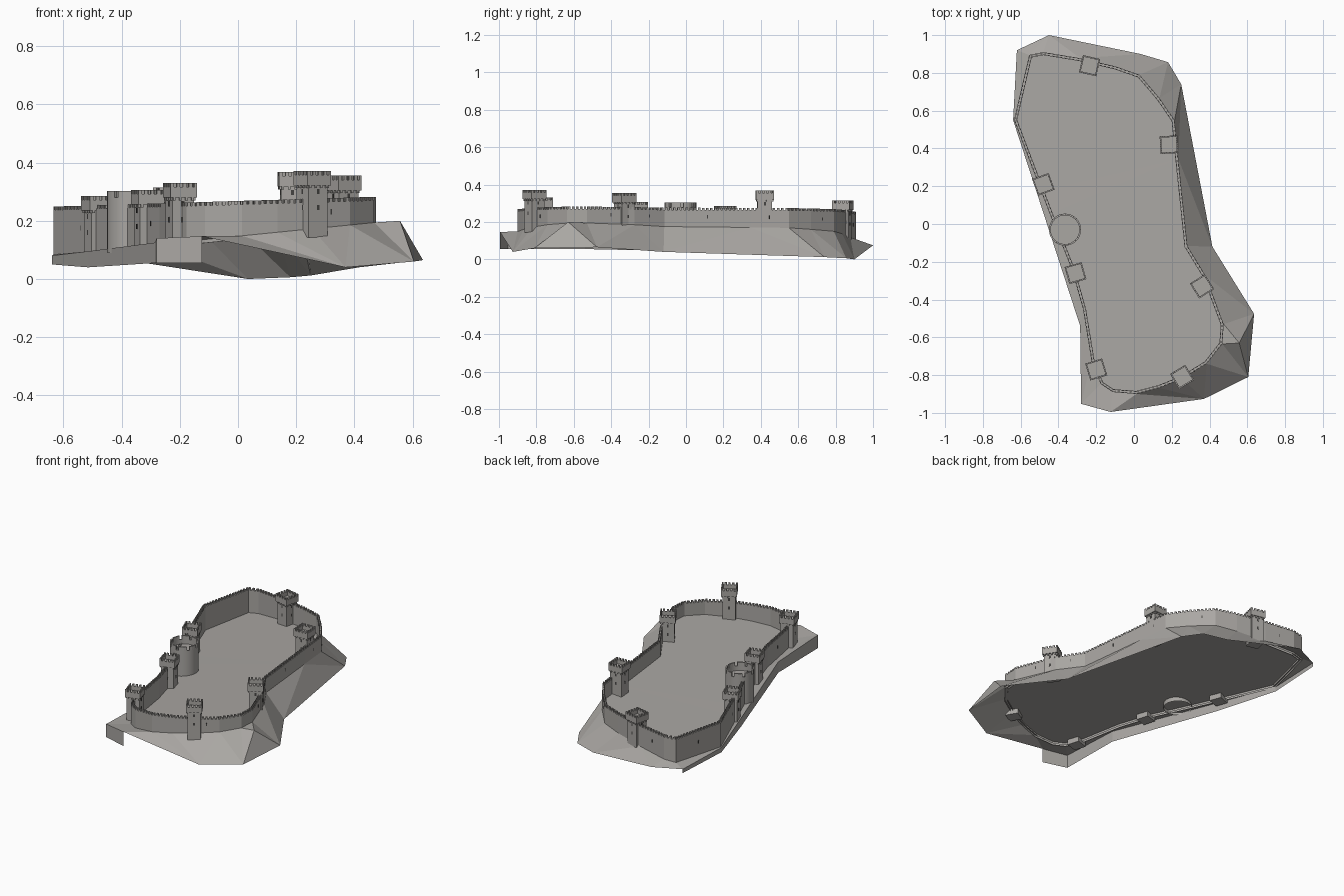
import bpy, bmesh, math
from mathutils import Vector, Matrix
from mathutils.geometry import delaunay_2d_cdt

if "Cube" in bpy.data.objects:
    bpy.data.objects.remove(bpy.data.objects["Cube"])


def material(name, rgb):
    m = bpy.data.materials.new(name)
    m.diffuse_color = (*rgb, 1)
    m.use_nodes = True
    m.node_tree.nodes["Principled BSDF"].inputs["Base Color"].default_value = m.diffuse_color
    return m


STONE = material("grey stone", (0.40, 0.385, 0.365))
DARK = material("dark opening", (0.06, 0.058, 0.055))


def finish(bm, name, mat=STONE):
    me = bpy.data.meshes.new(name)
    bm.to_mesh(me)
    bm.free()
    me.materials.append(mat)
    ob = bpy.data.objects.new(name, me)
    bpy.context.collection.objects.link(ob)
    return ob


def box(bm, base, size, rot=0.0, offset=(0, 0, 0)):
    """Box standing on base + rotated offset."""
    m = (Matrix.Translation(base) @ Matrix.Rotation(rot, 4, 'Z')
         @ Matrix.Translation(Vector(offset) + Vector((0, 0, size[2] / 2)))
         @ Matrix.Diagonal((*size, 1)))
    bmesh.ops.create_cube(bm, size=1, matrix=m)


def ground(x):
    return 0.147 + 0.1 * x


def wall_top(x):
    return 0.256 + 0.03 * x


# outer rim of the rock: x, y, z
RIM = [(-.45, 1, .075), (.035, .9, 0), (.18, .857, .006), (.25, .74, .012),
       (.415, -.12, .04), (.636, -.476, .065), (.605, -.81, .06), (.37, -.926, .04),
       (-.124, -.995, .147), (-.28, -.952, .14), (-.285, -.54, .125),
       (-.516, .17, .095), (-.64, .55, .08), (-.62, .92, .075)]
# outer line of the curtain wall, clockwise
WALL = [(-.635, .55), (-.555, .895), (-.48, .91), (-.285, .878), (-.10, .835),
        (.03, .79), (.135, .667), (.215, .55), (.235, .345), (.283, -.116),
        (.38, -.275), (.475, -.53), (.468, -.635), (.385, -.74), (.255, -.82),
        (.135, -.868), (.013, -.90), (-.113, -.89), (-.177, -.847),
        (-.225, -.725), (-.27, -.45), (-.33, -.24), (-.445, .05)]

# rock: plateau and slopes, open underneath
pts = RIM + [(x, y, ground(x)) for x, y in WALL] + [(.557, -.63, .2)]
n = len(RIM)
v2, _, faces, orig, _, _ = delaunay_2d_cdt(
    [Vector(p[:2]) for p in pts], [(i, (i + 1) % n) for i in range(n)], [], 1, 1e-5)
bm = bmesh.new()
vs = [bm.verts.new((v.x, v.y, pts[o[0]][2])) for v, o in zip(v2, orig)]
for f in faces:
    bm.faces.new([vs[i] for i in f])
# skirt on the low western edge
SKIRT = {8: .055, 9: .055, 10: .055, 11: .04, 12: .05, 13: .05}
for i in range(8, 13):
    a, b = Vector(RIM[i]), Vector(RIM[i + 1])
    bm.faces.new([bm.verts.new(c) for c in (
        a, b, (b.x, b.y, SKIRT[i + 1]), (a.x, a.y, SKIRT[i]))])
bmesh.ops.remove_doubles(bm, verts=bm.verts, dist=1e-4)
finish(bm, "rock_plateau")

# curtain wall with mitred corners
T = .016
bm = bmesh.new()
line = [Vector(p) for p in WALL]
rows = []
for i, p in enumerate(line):
    d0 = (p - line[i - 1]).normalized()
    d1 = (line[(i + 1) % len(line)] - p).normalized()
    n0, n1 = Vector((d0.y, -d0.x)), Vector((d1.y, -d1.x))
    q = p + (n0 + n1) * T / (1 + n0.dot(n1))
    lo, hi = ground(p.x) - .012, wall_top(p.x)
    rows.append([bm.verts.new(c) for c in (
        (p.x, p.y, lo), (p.x, p.y, hi), (q.x, q.y, hi), (q.x, q.y, lo))])
for i, b in enumerate(rows):
    a = rows[i - 1]
    bm.faces.new((a[1], b[1], b[0], a[0]))
    bm.faces.new((a[1], a[2], b[2], b[1]))
    bm.faces.new((a[2], a[3], b[3], b[2]))
finish(bm, "curtain_wall")

# small merlons along both edges of the wall, and slits in its outer face
bm, slits = bmesh.new(), bmesh.new()
for i, p in enumerate(line):
    q = line[(i + 1) % len(line)]
    d = q - p
    rot = math.atan2(d.y, d.x)
    count = max(2, round(d.length / .022))
    for k in range(count):
        c = p + d * (k + .5) / count
        for off in (-.0025, -T + .0025):
            box(bm, (c.x, c.y, wall_top(c.x) - .001), (.012, .005, .013), rot, (0, off, 0))
    if d.length > .15:
        c = (p + q) / 2
        box(slits, (c.x, c.y, (ground(c.x) + wall_top(c.x)) / 2), (.005, .003, .018), rot)
finish(bm, "wall_merlons")

# square towers: x, y, degrees, top height
TOWERS = [(-.235, .838, -13, .315), (.185, .42, 3, .368), (.36, -.33, 32, .355),
          (.255, -.81, 31, .372), (-.2, -.77, 17, .33), (-.31, -.26, 16, .306),
          (-.48, .21, 20, .286)]
for k, (x, y, deg, top) in enumerate(TOWERS):
    bm = bmesh.new()
    r = math.radians(deg)
    lo, crown = ground(x) - .03, top - .05
    box(bm, (x, y, lo), (.078, .078, crown + .012 - lo), r)
    for s in range(4):
        a = r + s * math.pi / 2
        # overhanging parapet, corbels and merlons on each side
        box(bm, (x, y, crown), (.094, .008, .036), a, (0, -.043, 0))
        for j in range(4):
            u = -.033 + j * .022
            box(bm, (x, y, crown - .01), (.008, .008, .01), a, (u, -.041, 0))
            box(bm, (x, y, top - .015), (.012, .008, .015), a, (u - .008, -.043, 0))
        for z in (crown - .03, crown - .085):
            if z > ground(x) + .02:
                box(slits, (x, y, z), (.010, .003, .018), a, (0, -.039, 0))
    finish(bm, "square_tower_%d" % (k + 1))
finish(slits, "arrow_slits", DARK)

# round keep: lathe profile with open top and recessed floor
bm = bmesh.new()
cx, cy, R, SEG = -.365, -.03, .085, 32
profile = [(R, .09), (R, .28), (R - .009, .28), (R - .009, .25), (0, .25)]
rings = [[bm.verts.new((cx + rr * math.cos(2 * math.pi * i / SEG),
                        cy + rr * math.sin(2 * math.pi * i / SEG), z))
          for i in range(SEG)] for rr, z in profile[:-1]]
for a, b in zip(rings, rings[1:]):
    for i in range(SEG):
        j = (i + 1) % SEG
        bm.faces.new((a[i], a[j], b[j], b[i]))
bm.faces.new(rings[-1])
# keep merlons follow the curve in short pieces
for i in range(SEG):
    if i % 4 != 0:
        t = 2 * math.pi * (i + .5) / SEG
        box(bm, (cx, cy, .279), (.009, .0167, .024), t, (R - .0049, 0, 0))
keep = finish(bm, "round_keep")
for o in bpy.context.selected_objects:
    o.select_set(False)
keep.select_set(True)
bpy.context.view_layer.objects.active = keep
bpy.ops.object.shade_smooth_by_angle(angle=math.radians(30))
